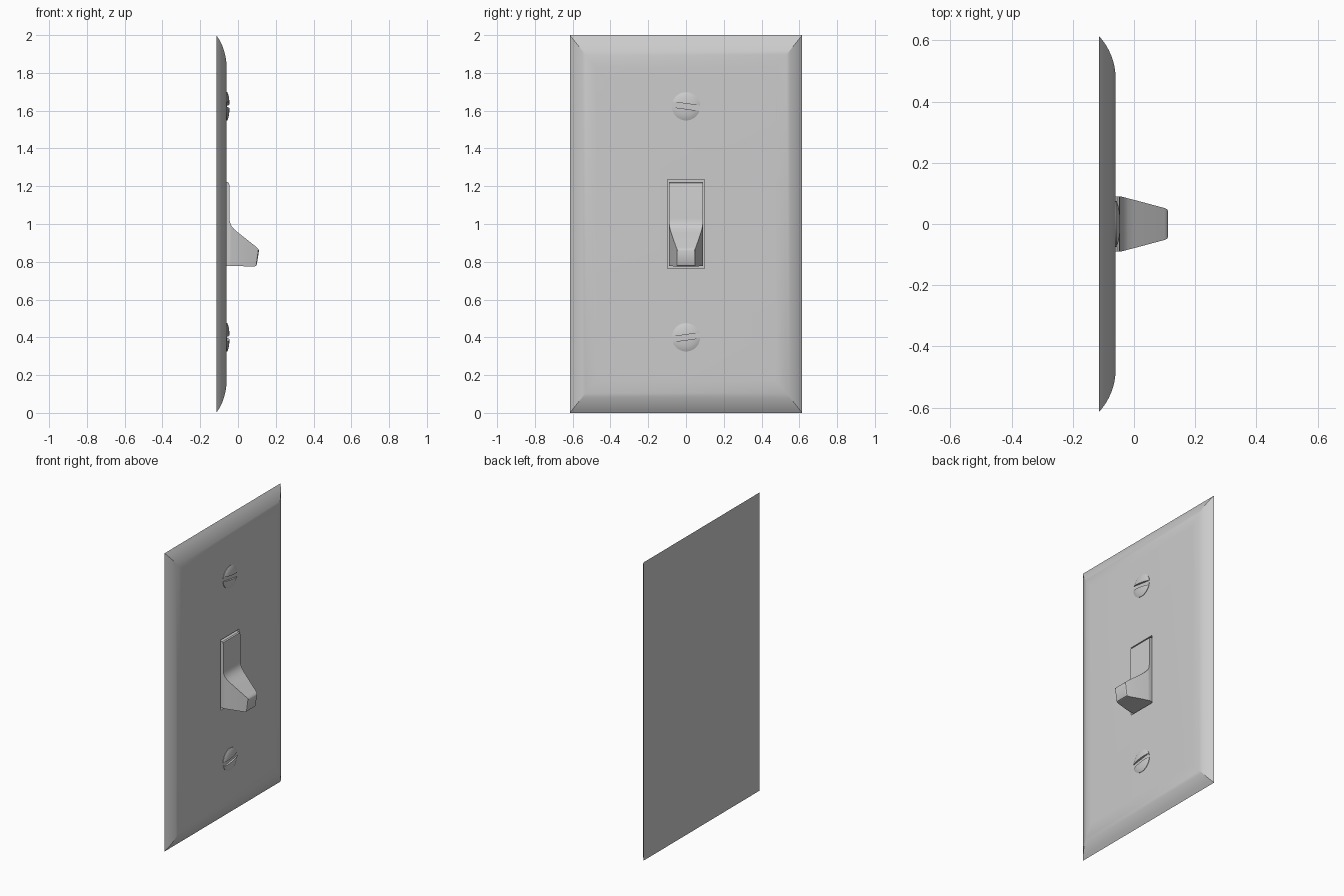
import bpy, bmesh, math
from mathutils import Matrix

if "Cube" in bpy.data.objects:
    bpy.data.objects.remove(bpy.data.objects["Cube"])


def loft(name, rings):
    """Skin a list of equal-length point rings and cap both ends."""
    bm = bmesh.new()
    loops = [[bm.verts.new(p) for p in ring] for ring in rings]
    n = len(loops[0])
    for a, b in zip(loops, loops[1:]):
        for i in range(n):
            j = (i + 1) % n
            bm.faces.new((a[i], a[j], b[j], b[i]))
    bm.faces.new(loops[0][::-1])
    bm.faces.new(loops[-1])
    bmesh.ops.recalc_face_normals(bm, faces=bm.faces)
    mesh = bpy.data.meshes.new(name)
    bm.to_mesh(mesh)
    bm.free()
    obj = bpy.data.objects.new(name, mesh)
    bpy.context.collection.objects.link(obj)
    return obj


def activate(obj):
    bpy.ops.object.select_all(action='DESELECT')
    obj.select_set(True)
    bpy.context.view_layer.objects.active = obj


def smooth(obj, angle=30):
    activate(obj)
    bpy.ops.object.shade_smooth_by_angle(angle=math.radians(angle))


def rect(x0, z0, x1, z1, hw):
    """Rectangle across y; lower edge at (x0, z0), upper edge at (x1, z1)."""
    return [(x0, -hw, z0), (x0, hw, z0), (x1, hw, z1), (x1, -hw, z1)]


# Wall plate: rounded rim, flat face, rectangular recess for the switch
BACK, FACE = -0.115, -0.06
DEPTH, RUN, STEPS = FACE - BACK, 0.14, 8
radius = (DEPTH ** 2 + RUN ** 2) / (2 * DEPTH)
sweep = math.asin(RUN / radius)
rings = []
for i in range(STEPS + 1):
    a = sweep * (1 - i / STEPS)
    x = FACE - radius * (1 - math.cos(a))
    inset = RUN - radius * math.sin(a)
    dz = inset * 1.25
    rings.append(rect(x, dz, x, 2 - dz, 0.615 - inset))
for x in (FACE, -0.1):
    rings.append(rect(x, 0.765, x, 1.235, 0.098))
smooth(loft("wall_plate", rings), 20)

# Toggle: rocker base with a tapered lever pointing down and outward
profile = [
    (-0.102, 0.778, -0.102, 1.222, 0.09),
    (-0.056, 0.778, -0.055, 1.222, 0.09),
    (-0.054, 0.778, -0.048, 1.217, 0.09),
    (-0.052, 0.778, -0.046, 1.208, 0.09),
    (-0.048, 0.778, -0.045, 1.03, 0.09),
    (-0.044, 0.778, -0.043, 1.01, 0.09),
    (-0.035, 0.778, -0.035, 0.99, 0.088),
    (-0.02, 0.777, -0.02, 0.972, 0.084),
    (0.0, 0.777, 0.0, 0.955, 0.079),
    (0.086, 0.775, 0.1, 0.876, 0.052),
    (0.096, 0.779, 0.108, 0.868, 0.048),
    (0.1, 0.788, 0.111, 0.858, 0.042),
]
smooth(loft("toggle_switch", [rect(*p) for p in profile]))

# Screws: shallow domed heads with a tilted slot cut through each
SIDES, R = 32, 0.075
dome = [(-0.07, 1.0), (-0.057, 1.0), (-0.052, 0.85), (-0.0485, 0.65),
        (-0.046, 0.4), (-0.045, 0.15)]
for name, z, tilt in (("upper_screw", 1.623, -8), ("lower_screw", 0.4, 8)):
    screw = loft(name, [[(x, R * s * math.cos(2 * math.pi * k / SIDES),
                          z + R * s * math.sin(2 * math.pi * k / SIDES))
                         for k in range(SIDES)] for x, s in dome])
    cutter = loft("slot_cutter", [rect(x, -0.014, x, 0.014, 0.12)
                                  for x in (-0.058, -0.02)])
    cutter.data.transform(Matrix.Translation((0, 0, z))
                          @ Matrix.Rotation(math.radians(tilt), 4, 'X'))
    cutter.hide_render = True
    mod = screw.modifiers.new("slot", 'BOOLEAN')
    mod.operation, mod.solver, mod.object = 'DIFFERENCE', 'EXACT', cutter
    activate(screw)
    bpy.ops.object.modifier_apply(modifier=mod.name)
    bpy.data.objects.remove(cutter)
    smooth(screw)
